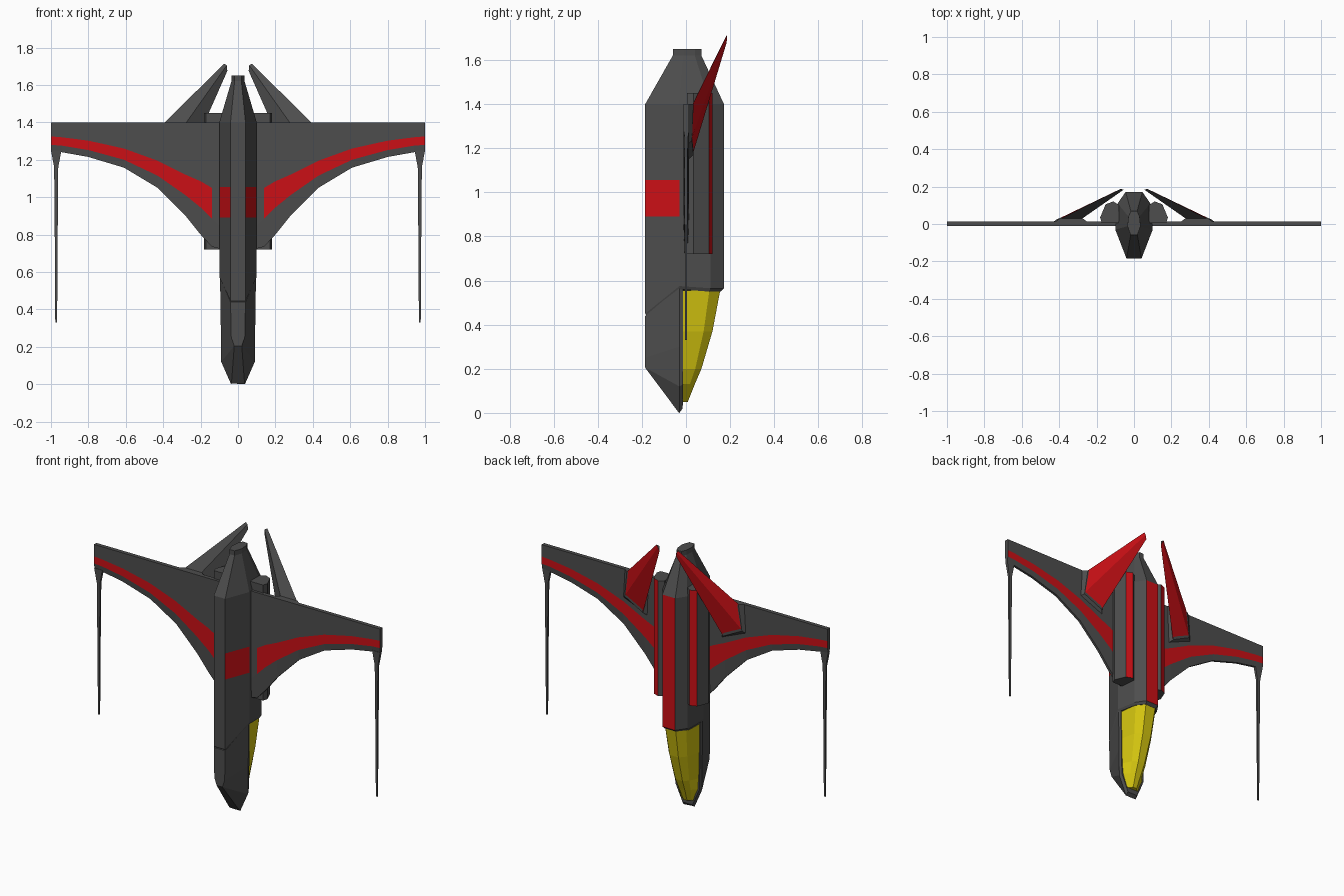
import bpy, bmesh

if "Cube" in bpy.data.objects:
    bpy.data.objects.remove(bpy.data.objects["Cube"])


def material(name, rgb):
    m = bpy.data.materials.new(name)
    m.diffuse_color = (*rgb, 1)
    m.use_nodes = True
    m.node_tree.nodes["Principled BSDF"].inputs["Base Color"].default_value = m.diffuse_color
    return m


GREY = material("hull_grey", (0.075, 0.075, 0.075))
RED = material("stripe_red", (0.6, 0.005, 0.008))
YELLOW = material("canopy_yellow", (0.65, 0.55, 0.005))


def loft(name, rings, paint=None, mats=(GREY, RED), mirror=False):
    """Skin a list of closed rings; paint(i, j) gives the material slot of each side face."""
    bm = bmesh.new()
    rows = [[bm.verts.new(p) for p in ring] for ring in rings]
    n = len(rows[0])
    for i in range(len(rows) - 1):
        for j in range(n):
            k = (j + 1) % n
            f = bm.faces.new((rows[i][j], rows[i][k], rows[i + 1][k], rows[i + 1][j]))
            f.material_index = paint(i, j) if paint else 0
    bm.faces.new(rows[0])
    bm.faces.new(rows[-1])
    bmesh.ops.recalc_face_normals(bm, faces=bm.faces)
    me = bpy.data.meshes.new(name)
    bm.to_mesh(me)
    bm.free()
    for m in mats:
        me.materials.append(m)
    ob = bpy.data.objects.new(name, me)
    bpy.context.collection.objects.link(ob)
    if mirror:
        ob.modifiers.new("mirror", 'MIRROR')
    return ob


def sym(half):
    """Close a half outline (belly to back) by mirroring it in x."""
    return half + [(-x, y, z) for x, y, z in reversed(half)]


# Main fuselage: red band on the lower flanks, red strip along the back
section = [(.04, -.185), (.1, -.03), (.087, .11), (.045, .172)]
tail = [(.018, -.06), (.035, -.012), (.03, .04), (.017, .07)]


def at(sec, z):
    return [(x, y, z) for x, y in sec]


halves = [
    [(.038, -.18, .44), (.094, -.03, .56), (.08, .105, .55), (.038, .157, .55)],
    [(.04, -.185, .45), (.1, -.03, .575), (.087, .11, .565), (.045, .172, .565)],
    at(section, .89), at(section, 1.055), at(section, 1.4),
    at(tail, 1.62), at(tail, 1.65)]
loft("fuselage", [sym(h) for h in halves],
     lambda i, j: int((i == 2 and j in (0, 6)) or (i in (1, 2, 3) and j == 3)))

# Nose hull under the cockpit
nose = [
    [(.035, -.035, .004), (.037, -.03, 0), (.035, -.015, .02)],
    [(.02, -.185, .205), (.09, -.03, .12), (.084, -.013, .13)],
    [(.036, -.185, .25), (.092, -.03, .3), (.088, -.013, .3)],
    [(.04, -.185, .44), (.096, -.03, .57), (.09, -.013, .57)]]
loft("nose_hull", [sym(h) for h in nose])

# Cockpit canopy
canopy = [
    at([(.044, -.016), (.03, -.01), (.013, .008)], .05),
    at([(.076, -.016), (.045, .018), (.02, .04)], .13),
    at([(.081, -.016), (.052, .042), (.024, .07)], .2),
    at([(.085, -.016), (.065, .08), (.031, .12)], .37),
    at([(.086, -.016), (.076, .106), (.036, .155)], .555)]
loft("canopy", [sym(h) for h in canopy], mats=(YELLOW,))

# Wings: x, leading edge, stripe bottom, stripe top
stations = [
    (.08, .72, .83, 1.02), (.14, .735, .885, 1.05), (.2, .80, .945, 1.085),
    (.28, .90, 1.01, 1.12), (.43, 1.05, 1.115, 1.195), (.61, 1.158, 1.2, 1.26),
    (.8, 1.215, 1.252, 1.302), (.94, 1.24, 1.275, 1.32), (1, 1.25, 1.28, 1.325)]
wing = []
for x, a, b, c in stations:
    wing.append([(x, -.006, a), (x, -.011, b), (x, -.011, c), (x, -.011, 1.4),
                 (x, .014, 1.4), (x, .014, c), (x, .014, b), (x, .009, a)])
loft("wings", wing, lambda i, j: int(i > 0 and j in (1, 5)), mirror=True)

# Wingtip guns: flared mount, then a long thin barrel
gun = [[(.972 + sx * w, sy * d, z) for sx, sy in ((-1, -1), (1, -1), (1, 1), (-1, 1))]
       for z, w, d in ((.33, .005, .004), (.7, .007, .005), (1.16, .011, .007), (1.25, .028, .009))]
loft("wingtip_guns", gun, mirror=True)

# Engine pods beside the fuselage, with a red top face
pod = [(.08, .005), (.172, .005), (.181, .035), (.152, .105), (.11, .121), (.08, .1)]
loft("engine_pods", [at(pod, .72), at(pod, 1.45)], lambda i, j: int(j == 3), mirror=True)

# Swept tail fins: red outer face, ridged grey underside
root = [(.28, .03, 1.17), (.41, .025, 1.24), (.39, .03, 1.4), (.29, .02, 1.38)]
tip = [(.057, .183, 1.675), (.066, .187, 1.70), (.075, .186, 1.714), (.06, .18, 1.705)]
loft("tail_fins", [root, tip], lambda i, j: int(j in (0, 1)), mirror=True)

# Low mounting pads under the fins
pad_low = [(.26, .012, 1.15), (.43, .012, 1.22), (.42, .012, 1.4), (.25, .012, 1.4)]
pad_top = [(.28, .034, 1.17), (.41, .027, 1.235), (.39, .034, 1.4), (.28, .034, 1.4)]
loft("fin_pads", [pad_low, pad_top], mirror=True)
